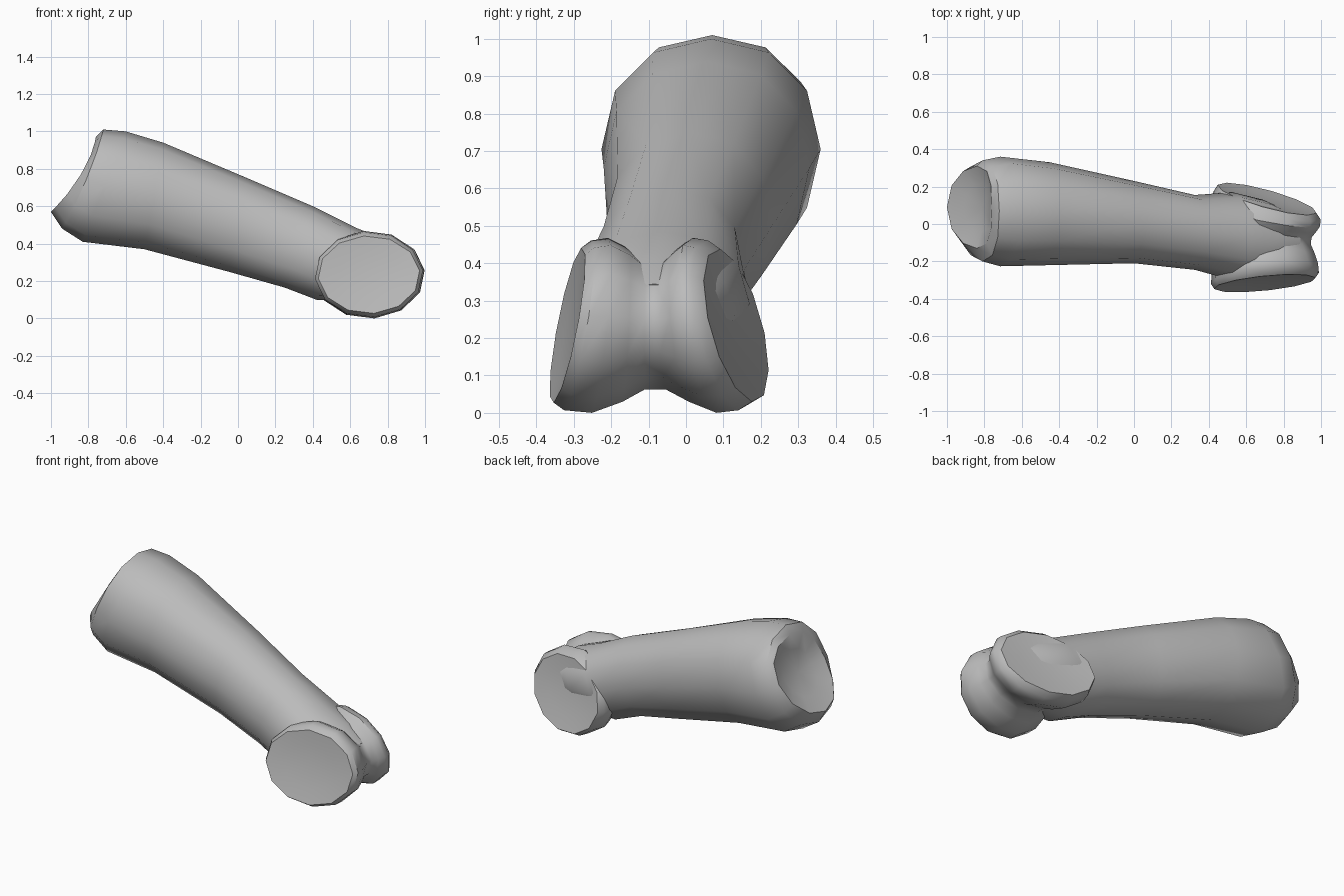
import bpy, bmesh, math
from mathutils import Vector

cube = bpy.data.objects.get("Cube")
if cube:
    bpy.data.objects.remove(cube)

SIDES = 12
ANGLES = [2 * math.pi * i / SIDES for i in range(SIDES)]

bone_grey = bpy.data.materials.new("bone_grey")
bone_grey.use_nodes = True
colour = (0.5, 0.5, 0.5, 1)
bone_grey.diffuse_color = colour
bone_grey.node_tree.nodes["Principled BSDF"].inputs["Base Color"].default_value = colour


def dish(ring, push):
    """Inner ring and centre point of a hollowed end."""
    centre = sum(ring, Vector()) / len(ring)
    return [centre.lerp(p, 0.6) + push * 0.7 for p in ring], centre + push


def loft(name, rings, start_push, end_push):
    """Skin a row of rings and close both ends with shallow dishes."""
    first, start = dish(rings[0], start_push)
    last, end = dish(rings[-1], end_push)
    bm = bmesh.new()
    rows = [[bm.verts.new(p) for p in ring] for ring in [first] + rings + [last]]
    poles = bm.verts.new(start), bm.verts.new(end)
    for i in range(SIDES):
        j = (i + 1) % SIDES
        for a, b in zip(rows, rows[1:]):
            bm.faces.new((a[i], a[j], b[j], b[i]))
        bm.faces.new((poles[0], rows[0][j], rows[0][i]))
        bm.faces.new((poles[1], rows[-1][i], rows[-1][j]))
    bmesh.ops.recalc_face_normals(bm, faces=bm.faces)
    mesh = bpy.data.meshes.new(name)
    bm.to_mesh(mesh)
    bm.free()
    mesh.materials.append(bone_grey)
    obj = bpy.data.objects.new(name, mesh)
    bpy.context.collection.objects.link(obj)
    bpy.ops.object.select_all(action='DESELECT')
    obj.select_set(True)
    bpy.context.view_layer.objects.active = obj
    bpy.ops.object.shade_smooth_by_angle(angle=math.radians(38))


def boxy(value):
    """Push a sine or cosine slightly outward for a squarer oval."""
    return math.copysign(abs(value) ** 0.92, value)


def shaft_ring(top_x, top_z, low_x, low_z, y, half_width, sag):
    """Slanted oval between a top and a bottom point, sides pushed along x by sag."""
    top, low = Vector((top_x, y, top_z)), Vector((low_x, y, low_z))
    mid, up = (top + low) / 2, (top - low) / 2
    return [mid + up * boxy(math.cos(a))
            + Vector((sag * math.sin(a) ** 2, half_width * boxy(math.sin(a)), 0))
            for a in ANGLES]


def condyle_ring(y, radius_x, radius_z, tilt_x, tilt_z, cx=0.70, cz=0.234):
    """Oval in the xz plane whose y leans with x and z."""
    ring = []
    for a in ANGLES:
        dx, dz = radius_x * math.cos(a + 0.1), radius_z * math.sin(a + 0.1)
        ring.append(Vector((cx + dx, y + tilt_x * dx + tilt_z * dz, cz + dz)))
    return ring


# Shaft from the flared base with its hollow joint face to the broad head
loft("shaft", [shaft_ring(*r) for r in (
    (-0.76, 0.97, -1.00, 0.57, 0.09, 0.22, 0.04),
    (-0.72, 1.01, -0.94, 0.48, 0.07, 0.27, 0.02),
    (-0.60, 1.00, -0.83, 0.41, 0.067, 0.293, 0),
    (-0.40, 0.94, -0.50, 0.37, 0.055, 0.275, 0),
    (0.05, 0.75, -0.05, 0.25, 0.01, 0.22, 0),
    (0.40, 0.60, 0.25, 0.165, -0.045, 0.20, 0),
    (0.63, 0.485, 0.42, 0.10, -0.065, 0.235, 0),
    (0.78, 0.425, 0.60, 0.10, -0.08, 0.21, 0),
    (0.89, 0.345, 0.76, 0.13, -0.085, 0.15, 0),
)], Vector((0.045, 0, -0.015)), Vector((0.01, 0, 0)))

# Pair of tilted condyles joined by a central groove
loft("condyles", [condyle_ring(*r) for r in (
    (-0.317, 0.272, 0.208, 0.10, 0.19),
    (-0.29, 0.290, 0.228, 0.09, 0.17),
    (-0.23, 0.285, 0.235, 0.07, 0.10),
    (-0.16, 0.265, 0.205, 0.03, 0.05),
    (-0.11, 0.247, 0.172, 0.00, 0.00),
    (-0.06, 0.250, 0.172, -0.05, -0.04),
    (-0.01, 0.275, 0.205, -0.11, -0.10),
    (0.05, 0.296, 0.235, -0.20, -0.16),
    (0.10, 0.287, 0.228, -0.25, -0.21, 0.712),
    (0.134, 0.265, 0.205, -0.27, -0.24, 0.712),
)], Vector((0, 0.015, 0)), Vector((-0.005, -0.015, 0)))
